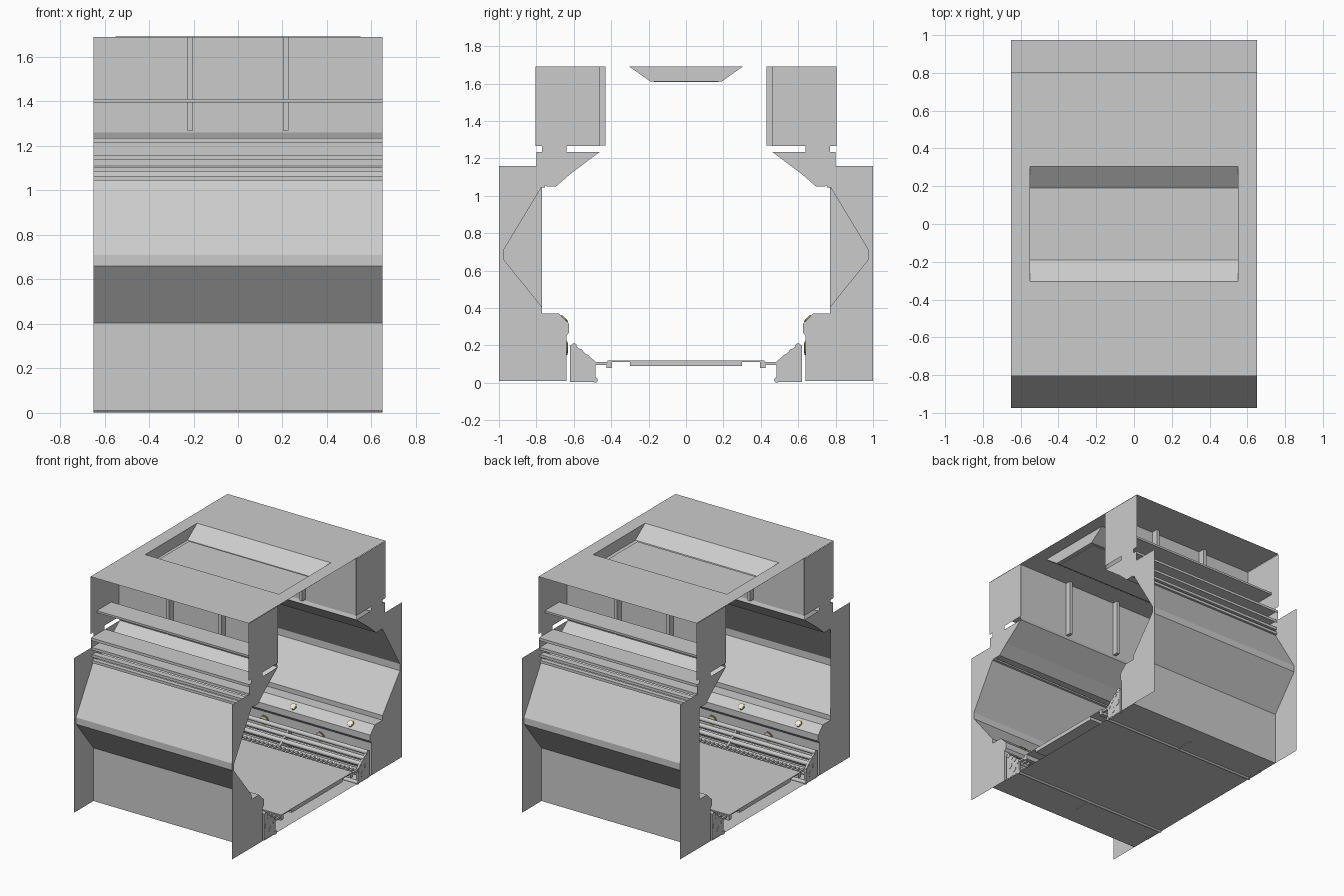
import bpy, bmesh, math
from mathutils import Matrix, Vector

if "Cube" in bpy.data.objects:
    bpy.data.objects.remove(bpy.data.objects["Cube"])

W = 0.65  # half length of the corridor section


def finish(name, bm, mat=None, smooth=False):
    me = bpy.data.meshes.new(name)
    bm.to_mesh(me)
    bm.free()
    ob = bpy.data.objects.new(name, me)
    bpy.context.collection.objects.link(ob)
    if mat:
        me.materials.append(mat)
    if smooth:
        for p in me.polygons:
            p.use_smooth = len(p.vertices) == 4
    return ob


def add_sheet(bm, pts, x0=-W, x1=W, s=1):
    a = [bm.verts.new((x0, s * y, z)) for y, z in pts]
    b = [bm.verts.new((x1, s * y, z)) for y, z in pts]
    for i in range(len(pts) - 1):
        q = [a[i], b[i], b[i + 1], a[i + 1]]
        bm.faces.new(q if s > 0 else q[::-1])


def sheet(name, pts):
    """Open y-z profile swept along x, on both walls."""
    bm = bmesh.new()
    for s in (1, -1):
        add_sheet(bm, pts, s=s)
    return finish(name, bm)


def plate(name, pts, xs, thick=0.0):
    """Flat y-z outline at each x, on both walls."""
    bm = bmesh.new()
    for s in (1, -1):
        for x in xs:
            f = bm.faces.new([bm.verts.new((x - thick / 2, s * y, z)) for y, z in pts])
            if thick:
                r = bmesh.ops.extrude_face_region(bm, geom=[f])
                bmesh.ops.translate(bm, vec=(thick, 0, 0),
                                    verts=[v for v in r["geom"] if isinstance(v, bmesh.types.BMVert)])
    bmesh.ops.recalc_face_normals(bm, faces=bm.faces[:])
    return finish(name, bm)


def add_box(bm, x0, x1, y0, y1, z0, z1):
    m = Matrix.Translation(((x0 + x1) / 2, (y0 + y1) / 2, (z0 + z1) / 2)) @ \
        Matrix.Diagonal((x1 - x0, y1 - y0, z1 - z0, 1))
    bmesh.ops.create_cube(bm, size=1, matrix=m)


def boxes(name, items, mirror=True):
    bm = bmesh.new()
    for x0, x1, y0, y1, z0, z1 in items:
        add_box(bm, x0, x1, y0, y1, z0, z1)
        if mirror:
            add_box(bm, x0, x1, -y1, -y0, z0, z1)
    return finish(name, bm)


def material(name, rgb):
    m = bpy.data.materials.new(name)
    m.diffuse_color = (*rgb, 1)
    m.use_nodes = True
    m.node_tree.nodes["Principled BSDF"].inputs["Base Color"].default_value = m.diffuse_color
    return m


# Outer wall with the outward bulge
bulge = [(0.77, 0.405), (0.975, 0.66), (0.975, 0.71), (0.77, 1.05)]
sheet("outer_wall", [(0.77, 0.01)] + bulge)

# Lower inner wall cover with chamfered top
cover = [(0.77, 0.37), (0.68, 0.37), (0.625, 0.315), (0.625, 0.27), (0.64, 0.25), (0.64, 0.01)]
sheet("lower_wall_cover", cover)

# Wall end plates: open to the bulge at one end, closed at the other
outer = [(0.77, 1.16), (1.0, 1.16), (1.0, 0.01)]
plate("wall_end_plate_open", outer + cover[::-1] + bulge, [W])
plate("wall_end_plate_closed", outer + cover[::-1], [-W])

# Sloped soffit with its end plates
soffit = [(0.46, 1.235), (0.62, 1.115), (0.695, 1.05), (0.745, 1.05), (0.77, 1.065)]
sheet("soffit", soffit)
plate("soffit_end_plate", soffit + [(0.77, 1.16), (0.80, 1.16), (0.80, 1.235)], [-W, W])
plate("end_plate_link", [(0.64, 1.235), (0.77, 1.235), (0.77, 1.265), (0.64, 1.265)], [-W, W])

# Upper wall, its end plates and vertical ribs
sheet("upper_wall", [(0.47, 1.69), (0.47, 1.26), (0.46, 1.235)])
plate("upper_end_plate", [(0.46, 1.265), (0.805, 1.265), (0.805, 1.69), (0.46, 1.69)], [-W, W])
boxes("upper_rib", [(x - 0.012, x + 0.012, 0.43, 0.52, 1.27, 1.69) for x in (-0.215, 0.215)])

# Service shelves stacked on the outside of the upper wall
boxes("upper_shelf", [(-W, W, 0.56, 0.73, 1.395, 1.41)])
sheet("middle_ledge", [(0.80, 1.215), (0.80, 1.235), (0.63, 1.235), (0.63, 1.16)])
sheet("lower_ledge", [(0.79, 1.14), (0.79, 1.16), (0.63, 1.16), (0.63, 1.11)])
boxes("bulge_top_rail", [(-W, W, 0.74, 0.785, 1.085, 1.105), (-W, W, 0.755, 0.79, 1.045, 1.065)])

# Roof with a sunken tray
RX, RY, TY, RZ, TZ = 0.55, 0.305, 0.19, 1.692, 1.61
bm = bmesh.new()
add_sheet(bm, [(-0.805, RZ), (-RY, RZ)])
add_sheet(bm, [(RY, RZ), (0.805, RZ)])
for s in (1, -1):
    add_sheet(bm, [(-RY, RZ), (RY, RZ)], min(s * RX, s * W), max(s * RX, s * W))
finish("roof", bm)
bm = bmesh.new()
tray = [(-RY, RZ), (-TY, TZ), (TY, TZ), (RY, RZ)]
add_sheet(bm, tray, -RX, RX)
for x in (-RX, RX):
    bm.faces.new([bm.verts.new((x, y, z)) for y, z in tray])
finish("roof_tray", bm)
boxes("tray_panel", [(-0.525, 0.52, -0.17, 0.175, 1.607, 1.615)], False)

# Underside and raised floor
bm = bmesh.new()
add_sheet(bm, [(-0.77, 0.01), (0.77, 0.01)])
finish("underside", bm)
boxes("floor_panel", [(-W, W, -0.30, 0.30, 0.09, 0.12)], False)
boxes("floor_edge", [(-W, W, 0.30, 0.42, 0.112, 0.12), (-W, W, 0.395, 0.425, 0.08, 0.112)])

# Comb of grating teeth beside the floor
boxes("grating_tooth", [(-0.63 + i * 0.035, -0.614 + i * 0.035, 0.425, 0.50, 0.095, 0.11)
                        for i in range(37)])

# Brackets carrying the pipe bundle
bracket = [(0.62, 0.005), (0.62, 0.2), (0.60, 0.205), (0.485, 0.115), (0.485, 0.005)]
plate("pipe_bracket", bracket, [-0.64, 0, 0.64], 0.016)
bm = bmesh.new()
turn = Matrix.Rotation(math.pi / 2, 4, 'Y')
for s in (1, -1):
    for y, z, r in [(0.60, 0.195, 0.016), (0.565, 0.165, 0.016), (0.53, 0.135, 0.016),
                    (0.50, 0.10, 0.014), (0.585, 0.105, 0.024), (0.54, 0.06, 0.022), (0.485, 0.015, 0.014)]:
        bmesh.ops.create_cone(bm, cap_ends=True, segments=12, radius1=r, radius2=r, depth=2 * W,
                              matrix=Matrix.Translation((0, s * y, z)) @ turn)
finish("pipes", bm, smooth=True)

# Round wall lamps: small ones on the chamfer, large ones below
ring_mat = material("lamp_ring", (0.35, 0.3, 0.1))
lens_mat = material("lamp_lens", (0.85, 0.85, 0.78))
rings, lenses = bmesh.new(), bmesh.new()
lamps = [(x, 0.652, 0.342, 0.024, Vector((0, -1, 1))) for x in (-0.47, 0, 0.47)] + \
        [(x, 0.64, 0.185, 0.036, Vector((0, -1, 0))) for x in (-0.23, 0.23)]
for x, y, z, r, n in lamps:
    for s in (1, -1):
        d = Vector((0, n.y * s, n.z)).normalized()
        m = Matrix.Translation(Vector((x, s * y, z)) + d * 0.002) @ \
            d.to_track_quat('Z', 'Y').to_matrix().to_4x4()
        bmesh.ops.create_cone(rings, cap_ends=True, segments=24, radius1=r, radius2=r,
                              depth=0.008, matrix=m)
        bmesh.ops.create_cone(lenses, cap_ends=True, segments=24, radius1=r * 0.75, radius2=r * 0.75,
                              depth=0.012, matrix=m)
finish("lamp_rings", rings, ring_mat, True)
finish("lamp_lenses", lenses, lens_mat, True)
